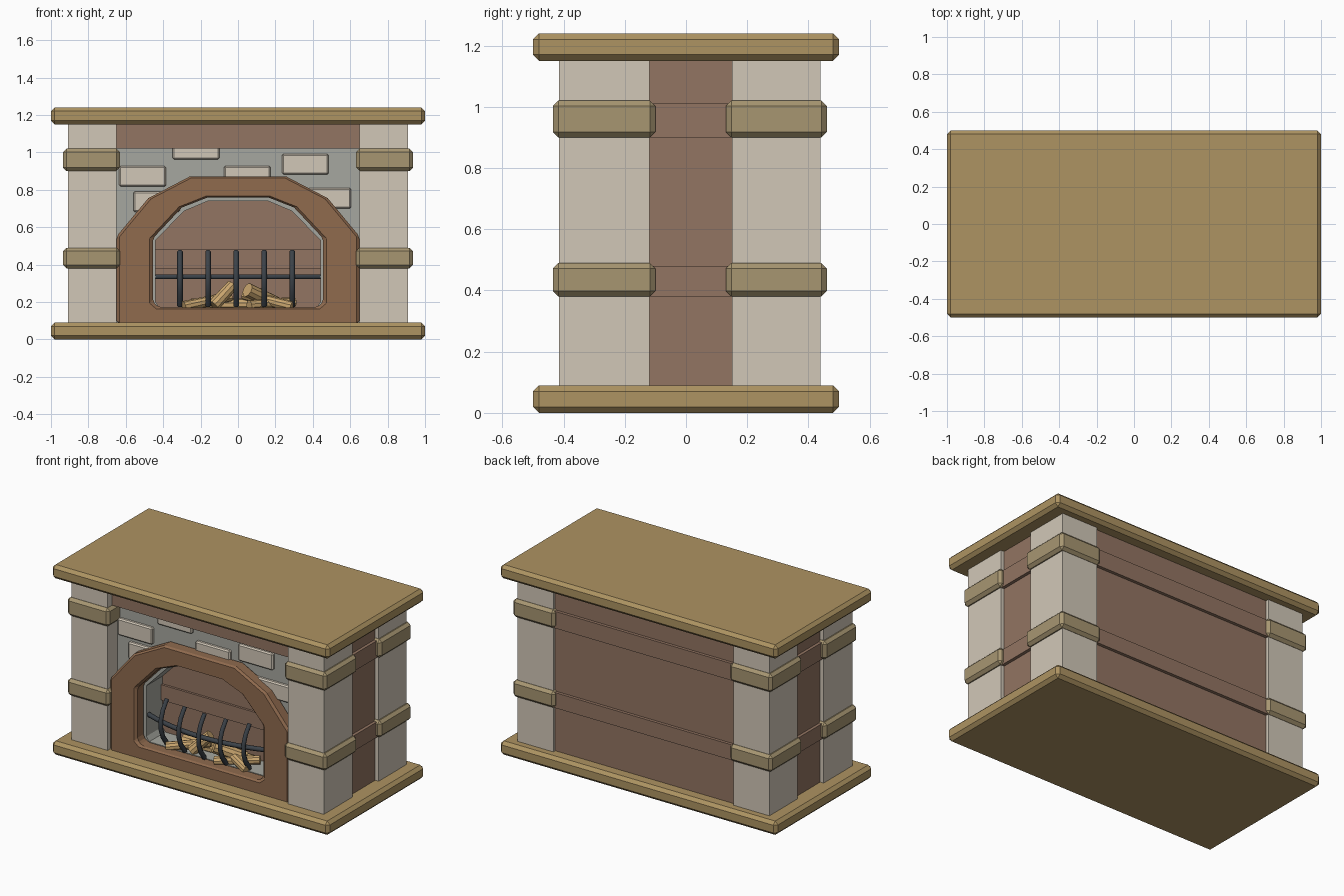
import bpy, bmesh
from mathutils import Vector

if "Cube" in bpy.data.objects:
    bpy.data.objects.remove(bpy.data.objects["Cube"])


def mat(name, r, g, b):
    m = bpy.data.materials.new(name)
    m.diffuse_color = [(c / 255) ** 2.2 for c in (r, g, b)] + [1]
    m.use_nodes = True
    m.node_tree.nodes["Principled BSDF"].inputs["Base Color"].default_value = m.diffuse_color
    return m


TAN = mat("tan_wood", 172, 146, 98)
CREAM = mat("cream_stone", 208, 198, 182)
BAND = mat("band_stone", 166, 149, 113)
BROWN = mat("brown_brick", 145, 116, 98)
ARCH = mat("arch_brick", 142, 106, 79)
GREY = mat("grey_wall", 165, 166, 158)
IRON = mat("iron", 62, 68, 74)
LOG = mat("log_wood", 200, 164, 110)


def finish(name, bm, material, bevel=0):
    bmesh.ops.recalc_face_normals(bm, faces=bm.faces)
    me = bpy.data.meshes.new(name)
    bm.to_mesh(me)
    bm.free()
    me.materials.append(material)
    ob = bpy.data.objects.new(name, me)
    bpy.context.collection.objects.link(ob)
    if bevel:
        mod = ob.modifiers.new("bevel", 'BEVEL')
        mod.width = bevel
        mod.segments = 1
        mod.limit_method = 'ANGLE'
    return ob


def box(name, x, y, z, material, bevel=0):
    bm = bmesh.new()
    bmesh.ops.create_cube(bm, size=1)
    for v in bm.verts:
        v.co = [a + (b - a) * (c + 0.5) for (a, b), c in zip((x, y, z), v.co)]
    return finish(name, bm, material, bevel)


def ring(name, outer, inner, y0, y1, material, bevel=0):
    """Arched frame from matching right-half outlines, mirrored in x."""
    bm = bmesh.new()
    loops = []
    for half in (outer, inner):
        pts = half + [(-x, z) for x, z in reversed(half)]
        loops.append([[bm.verts.new((x, y, z)) for x, z in pts] for y in (y0, y1)])
    (of, ob), (nf, nb) = loops
    n = len(of)
    for i in range(n):
        j = (i + 1) % n
        for a, b in ((of, nf), (ob, nb), (of, ob), (nf, nb)):
            bm.faces.new((a[i], a[j], b[j], b[i]))
    return finish(name, bm, material, bevel)


def rod(name, pts, radius, material, res=1):
    cu = bpy.data.curves.new(name, 'CURVE')
    cu.dimensions = '3D'
    cu.bevel_depth = radius
    cu.bevel_resolution = res
    cu.use_fill_caps = True
    sp = cu.splines.new('POLY')
    sp.points.add(len(pts) - 1)
    for p, co in zip(sp.points, pts):
        p.co = (*co, 1)
    cu.materials.append(material)
    ob = bpy.data.objects.new(name, cu)
    bpy.context.collection.objects.link(ob)


def log(name, a, b, radius):
    a, b = Vector(a), Vector(b)
    bm = bmesh.new()
    bmesh.ops.create_cone(bm, cap_ends=True, segments=10, radius1=radius,
                          radius2=radius * 0.92, depth=(b - a).length)
    ob = finish(name, bm, LOG)
    ob.location = (a + b) / 2
    ob.rotation_euler = (b - a).to_track_quat('Z', 'Y').to_euler()


# base and mantel slabs
box("base_slab", (-1, 1), (-.5, .5), (0, .09), TAN, .02)
box("mantel_slab", (-1, 1), (-.5, .5), (1.15, 1.24), TAN, .02)

# brick core with two slightly raised courses
BANDS = ((.38, .49), (.90, 1.02))
box("brick_core", (-.885, .885), (-.15, .42), (.08, 1.16), BROWN)
for i, (lo, hi) in enumerate(BANDS):
    box(f"core_course_{i}", (-.905, .905), (-.165, .44), (lo, hi - .01), BROWN)

# four corner columns with bands
for sx, side in ((-1, "left"), (1, "right")):
    for part, y0, y1 in (("front", -.415, -.12), ("back", .15, .44)):
        x = sorted((sx * .65, sx * .91))
        box(f"{part}_{side}_column", x, (y0, y1), (.08, 1.16), CREAM)
        for i, z in enumerate(BANDS):
            box(f"{part}_{side}_band_{i}", (x[0] - .018, x[1] + .025) if sx > 0 else
                (x[0] - .025, x[1] + .018), (y0 - .02, y1 + .02), z, BAND, .018)

# lintel, grey wall and arched surround
box("lintel", (-.66, .66), (-.37, -.14), (1.02, 1.155), BROWN)
ring("grey_wall", [(.66, .08), (.66, .2), (.66, .6), (.66, 1.03), (.2, 1.03)],
     [(.42, .17), (.44, .2), (.44, .53), (.29, .685), (.16, .74)], -.315, -.14, GREY)
ring("arch_surround", [(.65, .085), (.65, .12), (.65, .55), (.48, .755), (.26, .87)],
     [(.42, .17), (.455, .2), (.455, .54), (.30, .705), (.16, .76)], -.40, -.31, ARCH, .014)

# raised stones on the wall
for i, (x, z) in enumerate(((-.51, .872), (-.225, 1.018), (.36, .937),
                            (.48, .755), (-.435, .737), (.05, .872))):
    box(f"wall_stone_{i}", (x - .125, x + .125), (-.337, -.30), (z - .055, z + .055), CREAM, .008)

# bowed iron grate
def bow(x):
    return -.375 + .085 * (x / .45) ** 2


rod("grate_rail", [(x / 100, bow(x / 100), .335) for x in range(-45, 46, 9)], .015, IRON)
for i in range(5):
    x = -.31 + i * .15
    rod(f"grate_bar_{i}", [(x, bow(x) - .02 + .065 * abs(t) ** 2, .325 + .145 * t)
                           for t in (-1, -.6, -.2, .2, .6, 1)], .015, IRON)

# log pile
for i, (a, b, r) in enumerate((
        ((-.29, -.32, .175), (-.04, -.22, .23), .03),
        ((.29, -.32, .175), (.03, -.22, .24), .03),
        ((-.13, -.29, .18), (-.03, -.24, .29), .035),
        ((.20, -.21, .19), (.05, -.32, .265), .042),
        ((-.25, -.20, .185), (.25, -.20, .185), .035),
        ((.06, -.33, .18), (.30, -.20, .20), .03))):
    log(f"log_{i}", a, b, r)
